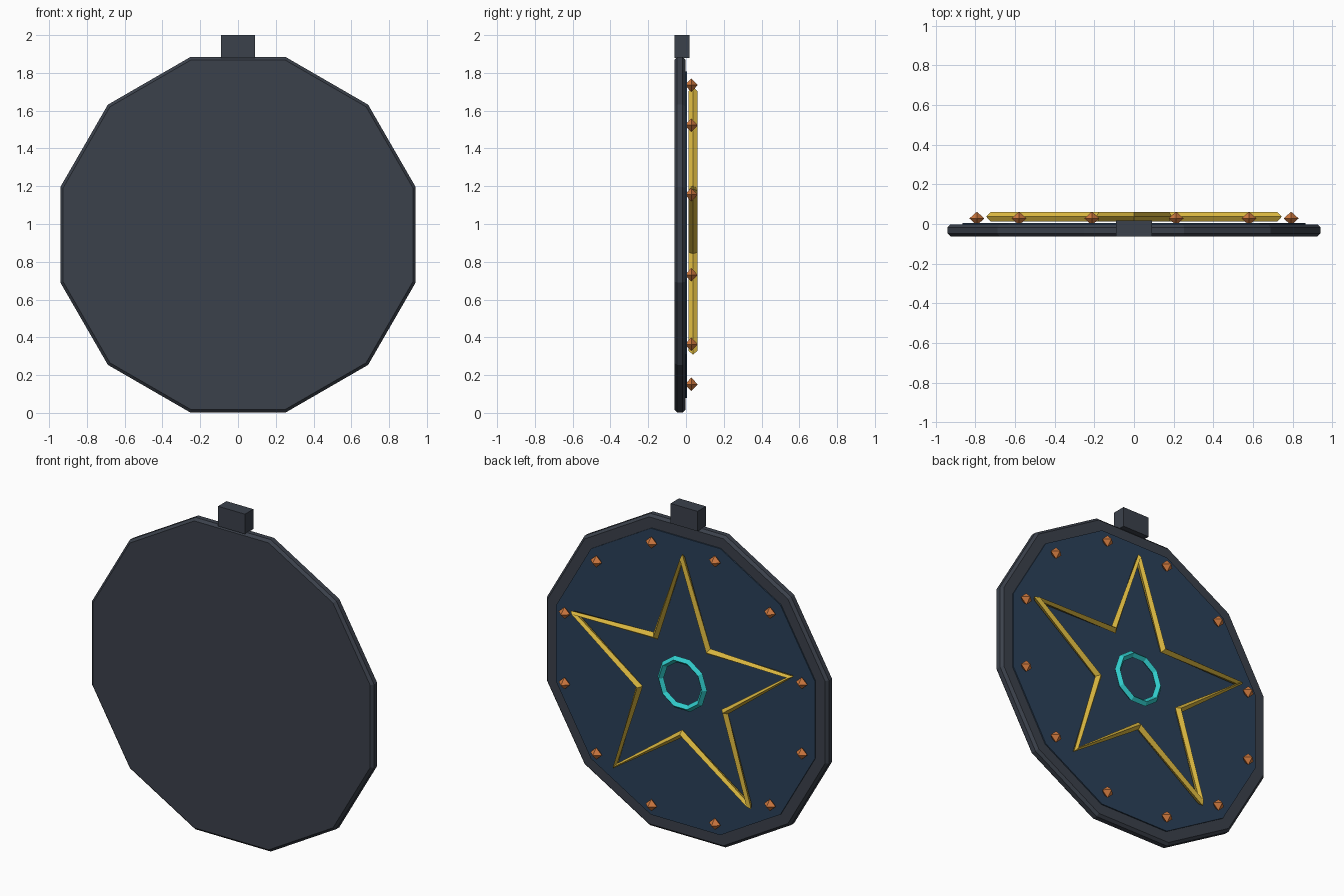
import bpy, bmesh, math
from mathutils import Matrix

if "Cube" in bpy.data.objects:
    bpy.data.objects.remove(bpy.data.objects["Cube"])

CZ = 0.943  # height of the shield centre


def material(name, rgb):
    m = bpy.data.materials.new(name)
    m.diffuse_color = (*rgb, 1)
    m.use_nodes = True
    m.node_tree.nodes["Principled BSDF"].inputs["Base Color"].default_value = m.diffuse_color
    return m


DARK = material("dark_steel", (0.044, 0.053, 0.071))
BLUE = material("navy_blue", (0.024, 0.052, 0.100))
GOLD = material("gold", (0.68, 0.46, 0.05))
TEAL = material("teal", (0.03, 0.60, 0.60))
COPPER = material("copper", (0.62, 0.19, 0.05))


def finish(name, bm, mat):
    bmesh.ops.recalc_face_normals(bm, faces=bm.faces)
    me = bpy.data.meshes.new(name)
    bm.to_mesh(me)
    bm.free()
    me.materials.append(mat)
    ob = bpy.data.objects.new(name, me)
    bpy.context.collection.objects.link(ob)
    return ob


def plate(name, apothem, y0, y1, bevel, mat):
    """Twelve-sided plate with a flat top edge, standing in the xz plane."""
    bm = bmesh.new()
    r = apothem / math.cos(math.pi / 12)
    ring = [bm.verts.new((r * math.cos(a), y0, CZ + r * math.sin(a)))
            for a in (math.radians(15 + 30 * i) for i in range(12))]
    face = bm.faces.new(ring)
    ext = bmesh.ops.extrude_face_region(bm, geom=[face], use_keep_orig=True)
    for v in ext["geom"]:
        if isinstance(v, bmesh.types.BMVert):
            v.co.y = y1
    if bevel:
        edges = [e for e in bm.edges if abs(e.verts[0].co.y - e.verts[1].co.y) < 1e-6]
        bmesh.ops.bevel(bm, geom=edges, offset=bevel, segments=1, affect='EDGES')
    return finish(name, bm, mat)


def diamond_loop(name, path, half, y, mat):
    """Closed bar with a diamond section along (radius, angle) points."""
    bm = bmesh.new()
    rings = []
    for r, a in path:
        section = [(r + half, y), (r, y + half), (r - half, y), (r, y - half)]
        rings.append([bm.verts.new((q * math.cos(a), yy, CZ + q * math.sin(a)))
                      for q, yy in section])
    for i, a in enumerate(rings):
        b = rings[(i + 1) % len(rings)]
        for k in range(4):
            j = (k + 1) % 4
            bm.faces.new((a[k], b[k], b[j], a[j]))
    return finish(name, bm, mat)


# shield body and raised inner face
plate("shield_body", 0.941, -0.062, -0.003, 0.015, DARK)
plate("inner_face", 0.864, -0.01, 0.004, 0, BLUE)

# hanging tab on top
bm = bmesh.new()
bmesh.ops.create_cube(bm, size=1, matrix=Matrix.Translation((0, -0.022, 1.94))
                      @ Matrix.Diagonal((0.18, 0.08, 0.12, 1)))
finish("top_tab", bm, DARK)

# star outline and centre ring
star = [(0.76 if i % 2 == 0 else 0.30, math.radians(90 + 36 * i)) for i in range(10)]
diamond_loop("star_outline", star, 0.0235, 0.037, GOLD)
diamond_loop("centre_ring", [(0.145, math.radians(36 * i)) for i in range(10)],
             0.02, 0.035, TEAL)

# studs around the rim: small octahedra
for i in range(12):
    a = math.radians(15 + 30 * i)
    bm = bmesh.new()
    bmesh.ops.create_uvsphere(
        bm, u_segments=4, v_segments=2, radius=1,
        matrix=Matrix.Translation((0.82 * math.cos(a), 0.028, CZ + 0.82 * math.sin(a)))
        @ Matrix.Diagonal((0.038, 0.034, 0.036, 1)))
    finish(f"stud_{i + 1}", bm, COPPER)
